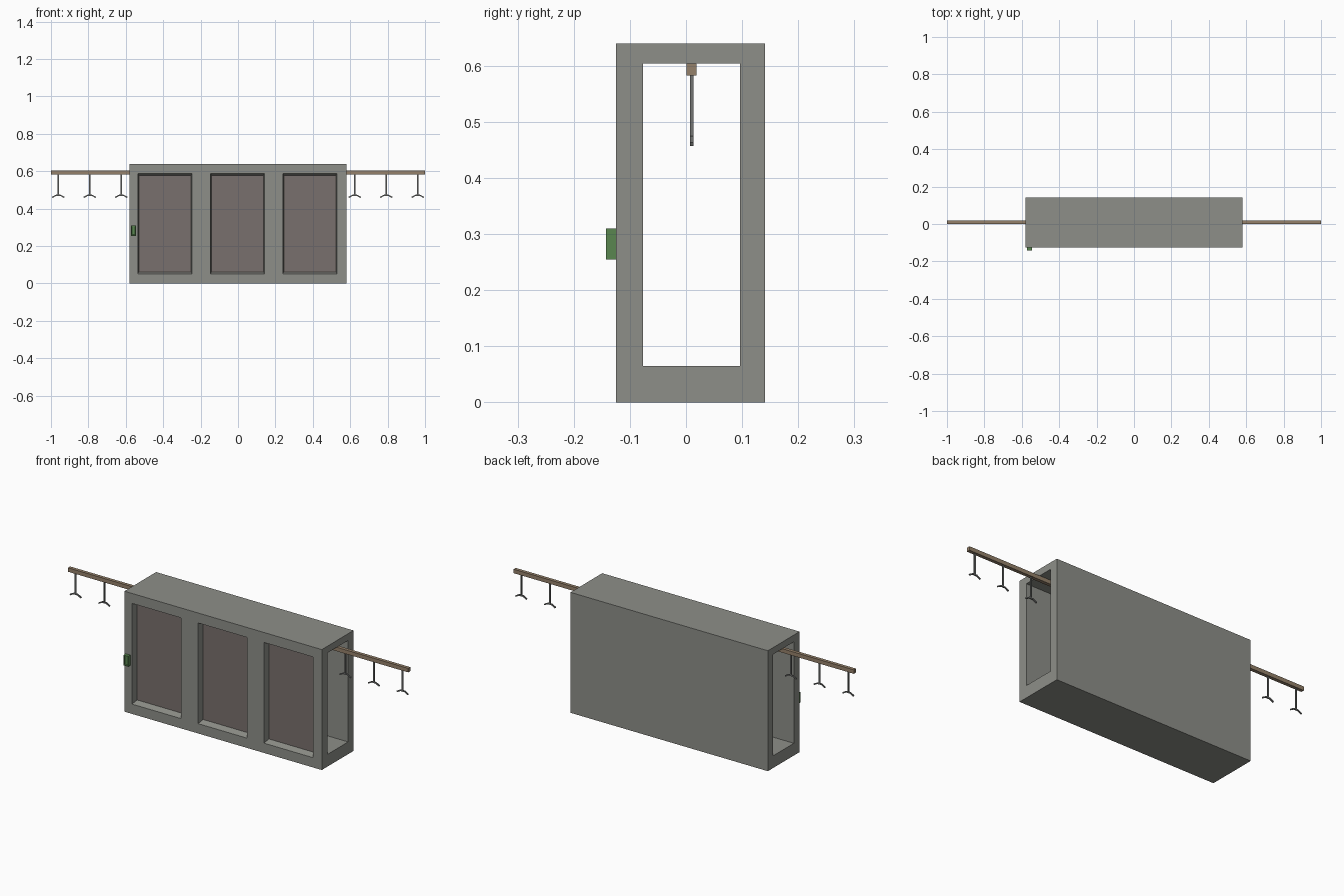
import bpy, bmesh
from mathutils import Vector

if "Cube" in bpy.data.objects:
    bpy.data.objects.remove(bpy.data.objects["Cube"])


def material(name, rgb):
    m = bpy.data.materials.new(name)
    m.diffuse_color = (*rgb, 1)
    m.use_nodes = True
    m.node_tree.nodes["Principled BSDF"].inputs["Base Color"].default_value = m.diffuse_color
    return m


GREY = material("warm grey casing", (0.27, 0.275, 0.25))
BROWN = material("brown grey panel", (0.19, 0.163, 0.153))
TAN = material("tan rail", (0.30, 0.22, 0.145))
STEEL = material("dark steel", (0.17, 0.175, 0.17))
GREEN = material("green control", (0.10, 0.24, 0.08))


def finish(bm, name, *mats):
    bmesh.ops.recalc_face_normals(bm, faces=bm.faces)
    me = bpy.data.meshes.new(name)
    bm.to_mesh(me)
    bm.free()
    for m in mats:
        me.materials.append(m)
    ob = bpy.data.objects.new(name, me)
    bpy.context.collection.objects.link(ob)
    return ob


def add_box(bm, lo, hi):
    lo, hi = Vector(lo), Vector(hi)
    vs = bmesh.ops.create_cube(bm, size=1)["verts"]
    for v in vs:
        v.co = Vector(c * s for c, s in zip(v.co, hi - lo)) + (lo + hi) / 2
    return vs


def recess(bm, face, depth, sx, sz, mat):
    """Push a front face inwards with a slight taper."""
    new = bmesh.ops.extrude_discrete_faces(bm, faces=[face])["faces"][0]
    c = new.calc_center_median()
    for v in new.verts:
        v.co = Vector((c.x + (v.co.x - c.x) * sx, v.co.y + depth,
                       c.z + (v.co.z - c.z) * sz))
    new.material_index = mat


# Casing: rectangular tunnel, open at both ends
HX = 0.58
bm = bmesh.new()
outer = [(-0.125, 0), (0.141, 0), (0.141, 0.64), (-0.125, 0.64)]
inner = [(-0.077, 0.065), (0.096, 0.065), (0.096, 0.604), (-0.077, 0.604)]
rings = [[bm.verts.new((x, y, z)) for y, z in loop]
         for x in (-HX, HX) for loop in (outer, inner)]
o0, i0, o1, i1 = rings
for a, b in ((o0, o1), (i0, i1), (o0, i0), (o1, i1)):
    for k in range(4):
        j = (k + 1) % 4
        bm.faces.new((a[k], a[j], b[j], b[k]))

# Three recessed panels cut into the front
windows = [(-0.535, -0.247), (-0.147, 0.141), (0.24, 0.528)]
cuts = [((x, 0, 0), (1, 0, 0)) for w in windows for x in w]
cuts += [((0, 0, z), (0, 0, 1)) for z in (0.052, 0.587)]


def is_front(f):
    return all(abs(v.co.y + 0.125) < 1e-5 for v in f.verts)


for co, no in cuts:
    fs = [f for f in bm.faces if is_front(f)]
    geom = fs + list({e for f in fs for e in f.edges}) + list({v for f in fs for v in f.verts})
    bmesh.ops.bisect_plane(bm, geom=geom, plane_co=co, plane_no=no)
for f in [f for f in bm.faces if is_front(f)]:
    c = f.calc_center_bounds()
    if 0.1 < c.z < 0.55 and any(a < c.x < b for a, b in windows):
        recess(bm, f, 0.035, 0.965, 0.962, 1)
finish(bm, "tunnel_casing", GREY, BROWN)

# Overhead rail running through the tunnel
bm = bmesh.new()
add_box(bm, (-1, 0.001, 0.583), (1, 0.019, 0.604))
finish(bm, "overhead_rail", TAN)


# Hangers: thin stem with two drooping arms
def hanger(x, name):
    bm = bmesh.new()
    add_box(bm, (x - 0.004, 0.007, 0.472), (x + 0.004, 0.013, 0.584))
    top = [(-0.034, 0.463), (-0.012, 0.475), (0.012, 0.475), (0.034, 0.463)]
    bottom = [(-0.031, 0.457), (-0.011, 0.468), (0.011, 0.468), (0.031, 0.457)]
    profile = top + bottom[::-1]
    f = bm.faces.new([bm.verts.new((x + px, 0.007, pz)) for px, pz in profile])
    ext = bmesh.ops.extrude_face_region(bm, geom=[f], use_keep_orig=True)["geom"]
    for v in ext:
        if isinstance(v, bmesh.types.BMVert):
            v.co.y = 0.013
    finish(bm, name, STEEL)


for side, s in (("left", -1), ("right", 1)):
    for i in range(6):
        hanger(s * (0.961 - 0.1685 * i), f"hanger_{side}_{i + 1}")

# Control box on the front with a recessed face
bm = bmesh.new()
add_box(bm, (-0.573, -0.143, 0.255), (-0.545, -0.125, 0.31))
front = min(bm.faces, key=lambda f: f.calc_center_median().y)
bmesh.ops.inset_individual(bm, faces=[front], thickness=0.006)
recess(bm, front, 0.004, 0.9, 0.9, 0)
finish(bm, "control_box", GREEN)
